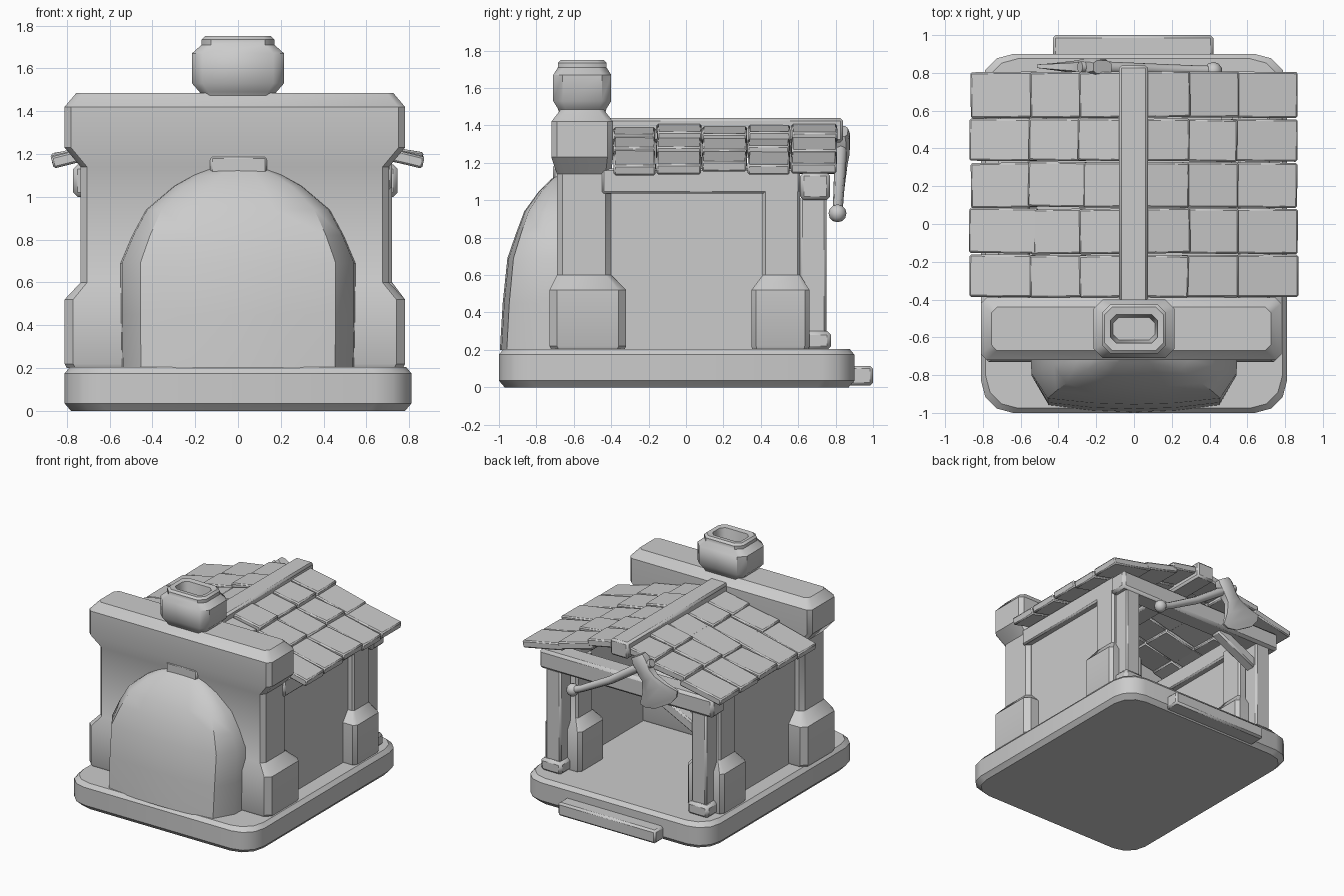
import bpy, bmesh, math, random
from mathutils import Vector, Matrix

if "Cube" in bpy.data.objects:
    bpy.data.objects.remove(bpy.data.objects["Cube"])

random.seed(4)


def finish(name, bm, bevel=0.0, angle=35):
    bmesh.ops.recalc_face_normals(bm, faces=bm.faces)
    me = bpy.data.meshes.new(name)
    bm.to_mesh(me)
    bm.free()
    ob = bpy.data.objects.new(name, me)
    bpy.context.collection.objects.link(ob)
    if bevel:
        m = ob.modifiers.new("bevel", 'BEVEL')
        m.width = bevel
        m.segments = 1
    bpy.ops.object.select_all(action='DESELECT')
    ob.select_set(True)
    bpy.context.view_layer.objects.active = ob
    bpy.ops.object.shade_smooth_by_angle(angle=math.radians(angle))
    return ob


def box(name, x, y, z, bevel=0.012):
    bm = bmesh.new()
    bmesh.ops.create_cube(bm, size=1)
    for v in bm.verts:
        v.co = [a + (b - a) * (c + 0.5) for (a, b), c in zip((x, y, z), v.co)]
    return finish(name, bm, bevel)


def loft(name, rings, angle=35):
    bm = bmesh.new()
    loops = [[bm.verts.new(p) for p in r] for r in rings]
    n = len(loops[0])
    for a, b in zip(loops, loops[1:]):
        for i in range(n):
            j = (i + 1) % n
            bm.faces.new((a[i], a[j], b[j], b[i]))
    bm.faces.new(loops[0])
    bm.faces.new(loops[-1])
    return finish(name, bm, angle=angle)


def rect(cx, cy, hx, hy, c, z):
    """Horizontal rectangle with cut corners."""
    pts = [(hx, -hy + c), (hx, hy - c), (hx - c, hy), (-hx + c, hy),
           (-hx, hy - c), (-hx, -hy + c), (-hx + c, -hy), (hx - c, -hy)]
    return [(cx + x, cy + y, z) for x, y in pts]


def beam(name, a, b, w, h, bevel=0.012):
    a, b = Vector(a), Vector(b)
    bm = bmesh.new()
    rot = (b - a).to_track_quat('X', 'Z').to_matrix().to_4x4()
    mat = Matrix.Translation((a + b) / 2) @ rot @ Matrix.Diagonal(((b - a).length, w, h, 1))
    bmesh.ops.create_cube(bm, size=1, matrix=mat)
    return finish(name, bm, bevel)


# base slab with rounded corners
def slab_ring(inset, z):
    hx, hy = 0.81 - inset, 0.95 - inset
    pts = []
    for q, (sx, sy) in enumerate([(1, 1), (-1, 1), (-1, -1), (1, -1)]):
        for k in range(4):
            t = math.radians(90 * q + 30 * k)
            pts.append((sx * (hx - 0.17) + 0.17 * math.cos(t),
                        sy * (hy - 0.17) - 0.05 + 0.17 * math.sin(t), z))
    return pts


loft("base_slab", [slab_ring(0.03, 0), slab_ring(0, 0.035), slab_ring(0, 0.175), slab_ring(0.025, 0.205)])
box("entry_step", (-0.43, 0.42), (0.85, 1.0), (0.01, 0.115), 0.015)

# thick front wall with wide foot and flared head
loft("front_wall", [rect(-0.015, y, hx, hy, c, z) for z, hx, y, hy, c in [
    (0.2, 0.785, -0.525, 0.195, 0.04), (0.22, 0.795, -0.525, 0.205, 0.04),
    (0.52, 0.795, -0.525, 0.205, 0.04), (0.60, 0.72, -0.545, 0.145, 0.03),
    (1.14, 0.72, -0.545, 0.145, 0.03), (1.23, 0.795, -0.555, 0.165, 0.03),
    (1.42, 0.795, -0.555, 0.165, 0.03), (1.485, 0.74, -0.555, 0.115, 0.03)]])

# oven dome bulging from the front wall
dome = []
for z, w, d in [(0.2, 0.545, 0.995), (0.45, 0.55, 0.98), (0.69, 0.55, 0.955), (0.82, 0.495, 0.91),
                (0.94, 0.43, 0.865), (1.05, 0.30, 0.785), (1.10, 0.21, 0.735), (1.135, 0.13, 0.695)]:
    dep = d - 0.66
    half = [(1.0, 0.0), (0.985, 0.45), (0.83, 0.89), (0.4, 0.975)]
    pts = half + [(0, 1)] + [(-a, b) for a, b in reversed(half)]
    dome.append([(a * w, -0.66 - b * dep, z) for a, b in pts])
loft("oven_dome", dome, 40)
box("dome_keystone", (-0.13, 0.135), (-0.71, -0.6), (1.10, 1.19), 0.01)

# chimney pot with hollow mouth
loft("chimney_pot", [rect(0, -0.555, hx, hy, c, z) for z, hx, hy, c in [
    (1.455, 0.16, 0.12, 0.04), (1.49, 0.18, 0.13, 0.04), (1.53, 0.215, 0.155, 0.05),
    (1.67, 0.215, 0.155, 0.05), (1.71, 0.17, 0.13, 0.045), (1.735, 0.17, 0.13, 0.045),
    (1.75, 0.155, 0.115, 0.04), (1.745, 0.125, 0.075, 0.03), (1.62, 0.11, 0.06, 0.03)]], 45)

for s, side in ((-1, "left"), (1, "right")):
    # side pillar with a wide foot
    loft(side + "_pillar", [rect(s * 0.62, y, hx, hy, c, z) for z, hx, y, hy, c in [
        (0.2, 0.15, 0.505, 0.15, 0.025), (0.22, 0.16, 0.505, 0.155, 0.025),
        (0.52, 0.16, 0.505, 0.155, 0.025), (0.60, 0.10, 0.51, 0.10, 0.015),
        (1.05, 0.10, 0.51, 0.10, 0.015)]])
    # wall panel, top plate, back post and its foot
    box(side + "_wall", sorted((s * 0.60, s * 0.67)), (-0.45, 0.45), (0.2, 1.06), 0.005)
    box(side + "_top_plate", sorted((s * 0.55, s * 0.72)), (-0.45, 0.61), (1.035, 1.17))
    box(side + "_back_post", sorted((s * 0.57, s * 0.70)), (0.61, 0.75), (0.2, 1.02))
    box(side + "_post_foot", sorted((s * 0.55, s * 0.73)), (0.595, 0.775), (0.2, 0.30), 0.02)
    # roof tiles, three overlapping columns of five rows
    ys = [-0.39, -0.16, 0.085, 0.33, 0.56, 0.81]
    for c, (x0, z0, x1, z1) in enumerate([(0.05, 1.375, 0.29, 1.325), (0.25, 1.315, 0.55, 1.255),
                                          (0.51, 1.245, 0.865, 1.165)]):
        for r in range(5):
            j = random.uniform(-0.015, 0.015)
            k = random.uniform(-0.012, 0.012)
            y = (ys[r] + ys[r + 1]) / 2
            w = ys[r + 1] - ys[r] - 0.006
            beam(f"{side}_roof_tile_{c}_{r}", (s * x0, y, z0 + k), (s * (x1 + k * 0.5), y + k * 0.5, z1 + j),
                 w, 0.056, 0.009)

# ridge, back lintel and brace
box("ridge_beam", (-0.08, 0.075), (-0.42, 0.84), (1.31, 1.44), 0.015)
box("back_lintel", (-0.77, 0.745), (0.61, 0.77), (1.0, 1.15), 0.02)
beam("lintel_brace", (-0.24, 0.68, 1.02), (-0.60, 0.68, 0.84), 0.09, 0.08)

# axe hung on the back lintel: handle, knob, head
H0, H1 = Vector((0.42, 0.81, 0.93)), Vector((-0.24, 0.83, 1.31))
axis = (H1 - H0).normalized()
side_v = Vector((0, 1, 0))
up_v = axis.cross(side_v).normalized()
if up_v.z < 0:
    up_v = -up_v
rings = []
for t, r, sag in [(0, 0.03, 0), (0.12, 0.027, 0.012), (0.5, 0.03, 0.02), (0.85, 0.033, 0), (1.07, 0.03, 0)]:
    p = H0.lerp(H1, t) - up_v * sag
    rings.append([p + (side_v * math.cos(a) + up_v * math.sin(a)) * r
                  for a in [i * math.pi / 4 for i in range(8)]])
loft("axe_handle", rings, 50)

bm = bmesh.new()
bmesh.ops.create_uvsphere(bm, u_segments=10, v_segments=6, radius=0.048, matrix=Matrix.Translation(H0))
finish("axe_knob", bm, angle=60)

head = []
mid = Vector((-0.21, 0.83, 1.295))
for d, w, off, th in [(0.085, 0.055, 0, 0.035), (0.05, 0.065, 0, 0.045), (-0.04, 0.06, 0, 0.045),
                      (-0.10, 0.065, 0.01, 0.035), (-0.18, 0.12, 0.015, 0.025),
                      (-0.25, 0.19, 0.015, 0.016), (-0.29, 0.16, 0.015, 0.010), (-0.32, 0.08, 0.015, 0.006)]:
    p = mid + up_v * d + axis * off
    head.append([p + axis * w * a + side_v * th * b for a, b in
                 [(1, -0.6), (1, 0.6), (0.6, 1), (-0.6, 1), (-1, 0.6), (-1, -0.6), (-0.6, -1), (0.6, -1)]])
loft("axe_head", head, 45)
